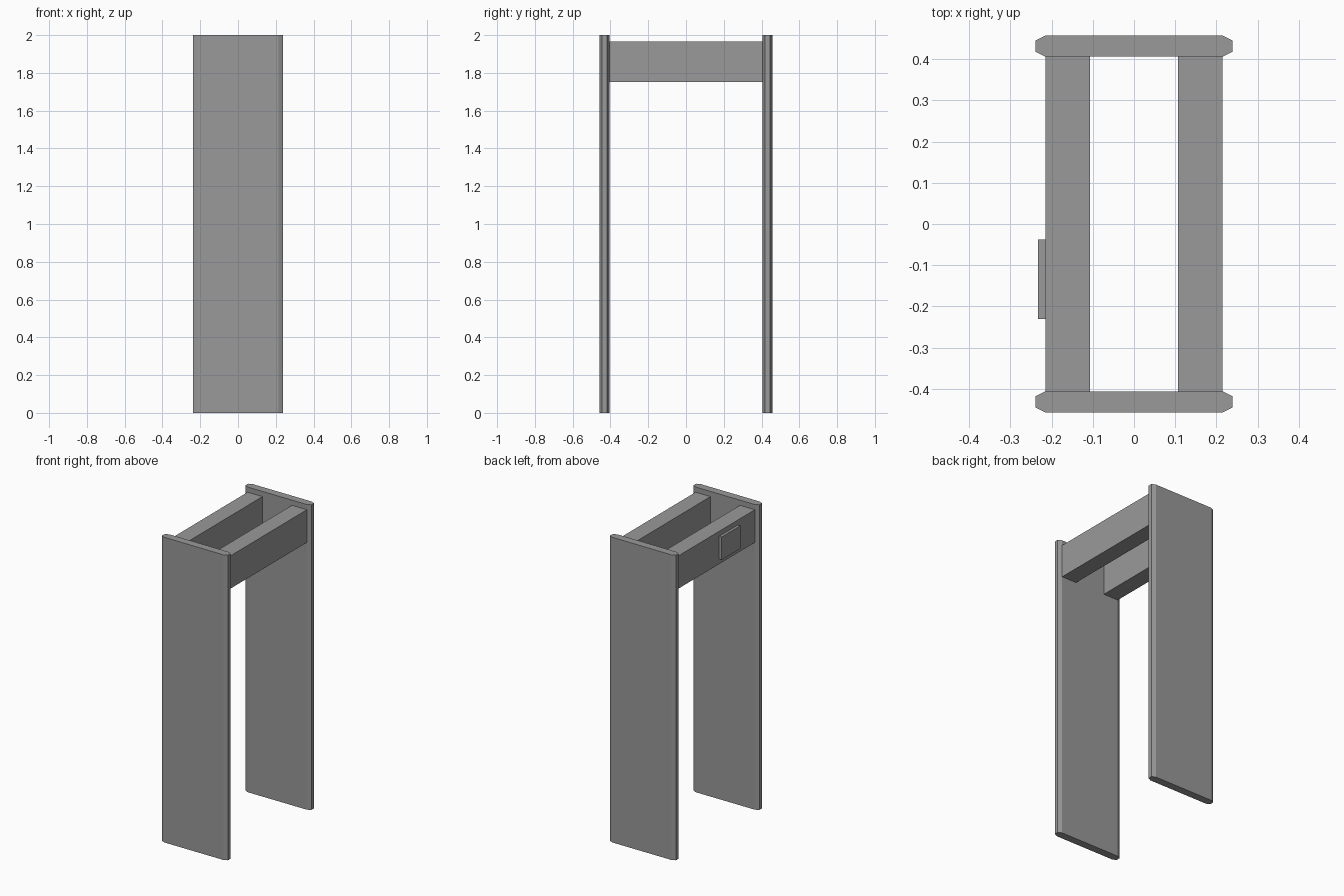
import bpy, bmesh

if "Cube" in bpy.data.objects:
    bpy.data.objects.remove(bpy.data.objects["Cube"])

grey = bpy.data.materials.new("plain_grey")
grey.diffuse_color = (0.32, 0.32, 0.32, 1)
grey.use_nodes = True
grey.node_tree.nodes["Principled BSDF"].inputs["Base Color"].default_value = grey.diffuse_color


def extrude_outline(name, outline, z0, z1):
    """Upright prism from a plan outline."""
    bm = bmesh.new()
    face = bm.faces.new([bm.verts.new((x, y, z0)) for x, y in outline])
    top = bmesh.ops.extrude_face_region(bm, geom=[face])["geom"]
    bmesh.ops.translate(bm, vec=(0, 0, z1 - z0),
                        verts=[v for v in top if isinstance(v, bmesh.types.BMVert)])
    bmesh.ops.recalc_face_normals(bm, faces=bm.faces)
    mesh = bpy.data.meshes.new(name)
    bm.to_mesh(mesh)
    bm.free()
    mesh.materials.append(grey)
    obj = bpy.data.objects.new(name, mesh)
    bpy.context.collection.objects.link(obj)
    return obj


def box(name, x0, x1, y0, y1, z0, z1):
    return extrude_outline(name, [(x0, y0), (x1, y0), (x1, y1), (x0, y1)], z0, z1)


# Side panels with chamfered upright edges
inner, outer = 0.406, 0.457
for name, s in (("front_panel", -1), ("back_panel", 1)):
    half = [(0.215, inner), (0.239, inner + 0.012),
            (0.239, outer - 0.012), (0.215, outer)]
    outline = half + [(-x, y) for x, y in reversed(half)]
    extrude_outline(name, [(x, s * y) for x, y in outline], 0, 2)

# Twin overhead beams joining the panels
for name, s in (("left_beam", -1), ("right_beam", 1)):
    x0, x1 = sorted((s * 0.107, s * 0.215))
    box(name, x0, x1, -inner, inner, 1.751, 1.966)

# Control box on the outside of the left beam
box("control_box", -0.233, -0.215, -0.23, -0.037, 1.783, 1.933)
